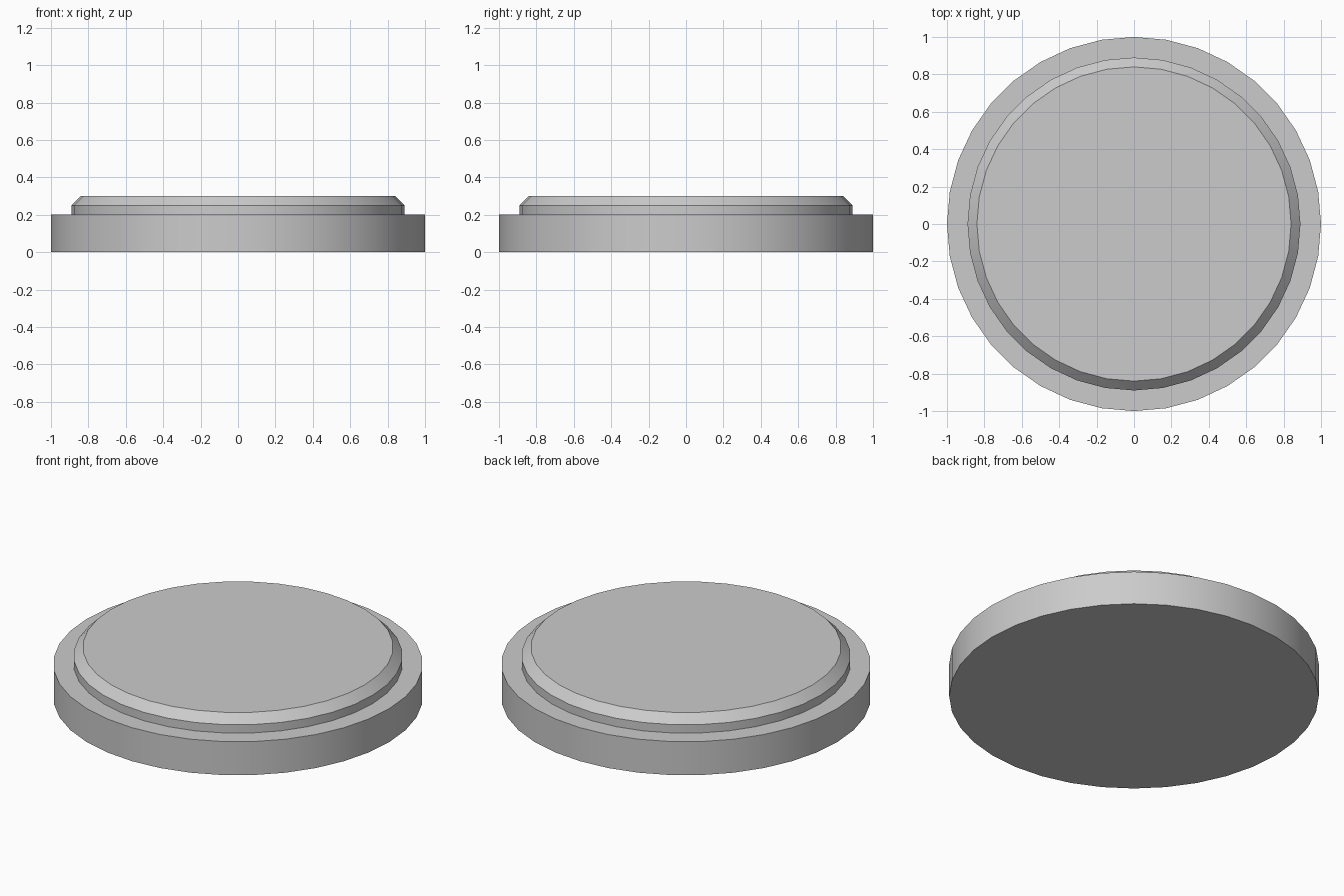
import bpy, bmesh, math

if "Cube" in bpy.data.objects:
    bpy.data.objects.remove(bpy.data.objects["Cube"])

SIDES = 36
# Stepped disc profile (radius, height): rim, ledge, raised wall, bevel
PROFILE = [(1.0, 0.0), (1.0, 0.2), (0.89, 0.2), (0.89, 0.25), (0.84, 0.3)]


def lathe(name, profile, sides):
    bm = bmesh.new()
    rings = [[bm.verts.new((r * math.cos(2 * math.pi * i / sides),
                            r * math.sin(2 * math.pi * i / sides), z))
              for i in range(sides)] for r, z in profile]
    for low, high in zip(rings, rings[1:]):
        for i in range(sides):
            j = (i + 1) % sides
            bm.faces.new((low[i], low[j], high[j], high[i]))
    # Flat bottom and top caps
    bm.faces.new(rings[0][::-1])
    bm.faces.new(rings[-1])
    mesh = bpy.data.meshes.new(name)
    bm.to_mesh(mesh)
    bm.free()
    obj = bpy.data.objects.new(name, mesh)
    bpy.context.collection.objects.link(obj)
    return obj


disc = lathe("stepped_disc", PROFILE, SIDES)
bpy.context.view_layer.objects.active = disc
disc.select_set(True)
bpy.ops.object.shade_smooth_by_angle(angle=math.radians(30))
